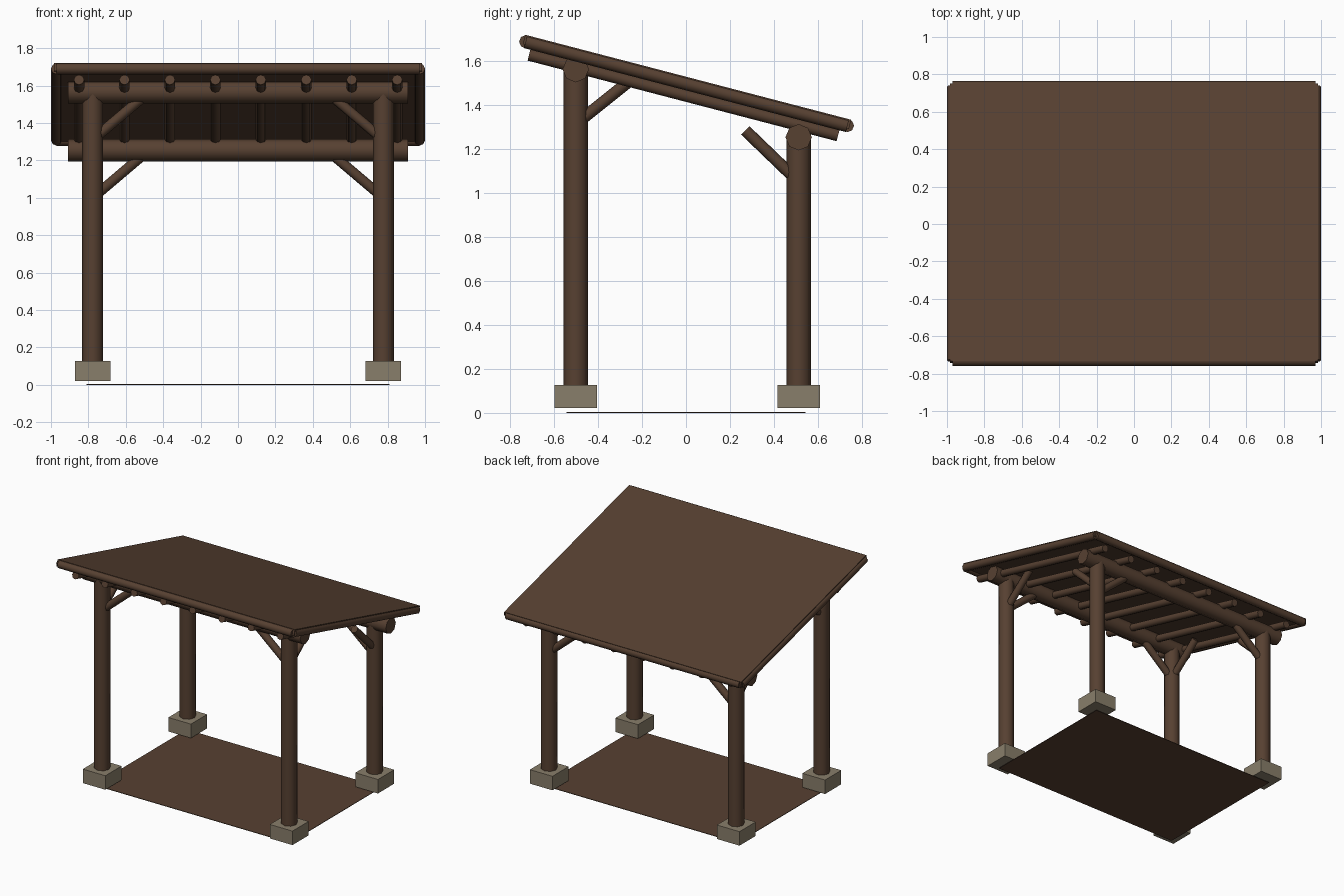
import bpy
from math import atan2, hypot
from mathutils import Vector

cube = bpy.data.objects.get("Cube")
if cube:
    bpy.data.objects.remove(cube, do_unlink=True)


def material(name, rgb):
    m = bpy.data.materials.new(name)
    m.use_nodes = True
    m.diffuse_color = (*rgb, 1)
    m.node_tree.nodes["Principled BSDF"].inputs["Base Color"].default_value = (*rgb, 1)
    return m


WOOD = material("brown_wood", (0.095, 0.052, 0.031))
STONE = material("grey_stone", (0.25, 0.21, 0.145))


def log(name, a, b, r):
    """Eight-sided smooth log between two points."""
    a, b = Vector(a), Vector(b)
    d = b - a
    bpy.ops.mesh.primitive_cylinder_add(vertices=8, radius=r, depth=d.length, location=(a + b) / 2)
    o = bpy.context.object
    o.name = name
    o.rotation_euler = d.to_track_quat('Z', 'Y').to_euler()
    o.data.materials.append(WOOD)
    bpy.ops.object.shade_smooth_by_angle(angle=0.9)
    return o


def box(name, loc, size, mat, tilt=0):
    bpy.ops.mesh.primitive_cube_add(size=1, location=loc, rotation=(tilt, 0, 0))
    o = bpy.context.object
    o.name = name
    o.scale = size
    o.data.materials.append(mat)
    return o


# Sloped roof frame: high edge at the front, low edge at the back
FRONT, BACK = Vector((0, -0.73, 1.69)), Vector((0, 0.735, 1.308))
SLOPE = (BACK - FRONT).normalized()
NORMAL = Vector((0, -SLOPE.z, SLOPE.y))
TILT = atan2(SLOPE.z, SLOPE.y)
MID = (FRONT + BACK) / 2
EDGE_X = 0.97
POST_X = 0.777

# Roof panel and edge logs
box("roof_panel", MID + NORMAL * 0.008, (1.97, (BACK - FRONT).length + 0.02, 0.044), WOOD, TILT)
for label, p in (("front", FRONT), ("back", BACK)):
    log(label + "_roof_edge", p - Vector((EDGE_X, 0, 0)), p + Vector((EDGE_X, 0, 0)), 0.03)
for label, s in (("left", 1), ("right", -1)):
    x = Vector((s * EDGE_X, 0, 0))
    log(label + "_roof_edge", FRONT + x, BACK + x, 0.03)

# Rafters under the panel
for i in range(8):
    off = Vector((-0.85 + i * 0.243, 0, 0)) - NORMAL * 0.053
    log(f"rafter_{i + 1}", FRONT + off + SLOPE * 0.03, BACK + off - SLOPE * 0.03, 0.028)

# Front and back rows: beam, posts, footings and knee braces
# (label, row y, beam height, side brace start height, inner brace end)
ROWS = (("front", -0.502, 1.565, 1.315, (-0.24, 1.525)),
        ("back", 0.513, 1.255, 1.052, (0.27, 1.286)))
for label, y, beam_z, brace_z, end in ROWS:
    log(label + "_beam", (-0.91, y, beam_z), (0.91, y, beam_z), 0.06)
    for side, s in (("left", 1), ("right", -1)):
        x = s * POST_X
        name = f"{label}_{side}"
        log(name + "_post", (x, y, 0.12), (x, y, beam_z), 0.056)
        box(name + "_footing", (x, y, 0.074), (0.188, 0.192, 0.105), STONE)
        log(name + "_beam_brace", (x, y, beam_z - 0.255), (x - s * 0.295, y, beam_z - 0.005), 0.027)
        log(name + "_rafter_brace", (x, y, brace_z), (x, *end), 0.027)

# Thin floor sheet on the ground
box("floor", (0, 0, 0.002), (1.62, 1.09, 0.004), WOOD)
